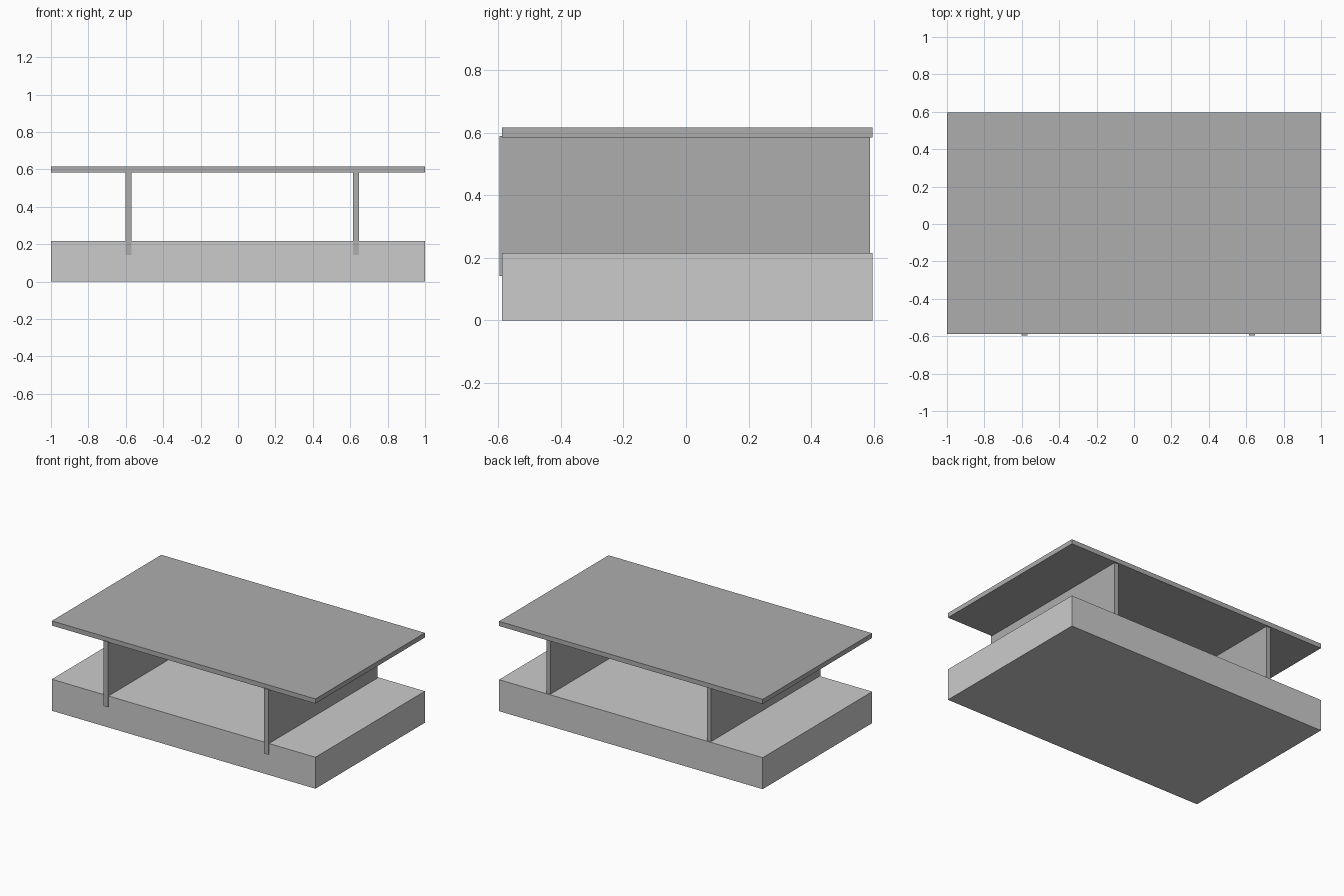
import bpy

if "Cube" in bpy.data.objects:
    bpy.data.objects.remove(bpy.data.objects["Cube"])

dark = bpy.data.materials.new("dark_grey")
dark.diffuse_color = (0.42, 0.42, 0.42, 1)
dark.use_nodes = True
dark.node_tree.nodes["Principled BSDF"].inputs["Base Color"].default_value = dark.diffuse_color


def box(name, x, y, z, material=None):
    """Box from (min, max) ranges on each axis."""
    ranges = (x, y, z)
    bpy.ops.mesh.primitive_cube_add(size=1, location=[(a + b) / 2 for a, b in ranges])
    ob = bpy.context.object
    ob.name = name
    ob.scale = [b - a for a, b in ranges]
    bpy.ops.object.transform_apply(location=False, rotation=False, scale=True)
    if material:
        ob.data.materials.append(material)
    return ob


depth = (-0.589, 0.597)

# Thick base and thin top slab
box("base", (-1, 1), depth, (0, 0.216))
box("table_top", (-1, 1), depth, (0.584, 0.616), dark)

# Upright panels, sunk into the base and standing slightly proud at the front
for name, x in (("left_panel", -0.602), ("right_panel", 0.616)):
    box(name, (x, x + 0.032), (-0.597, 0.588), (0.142, 0.589), dark)
